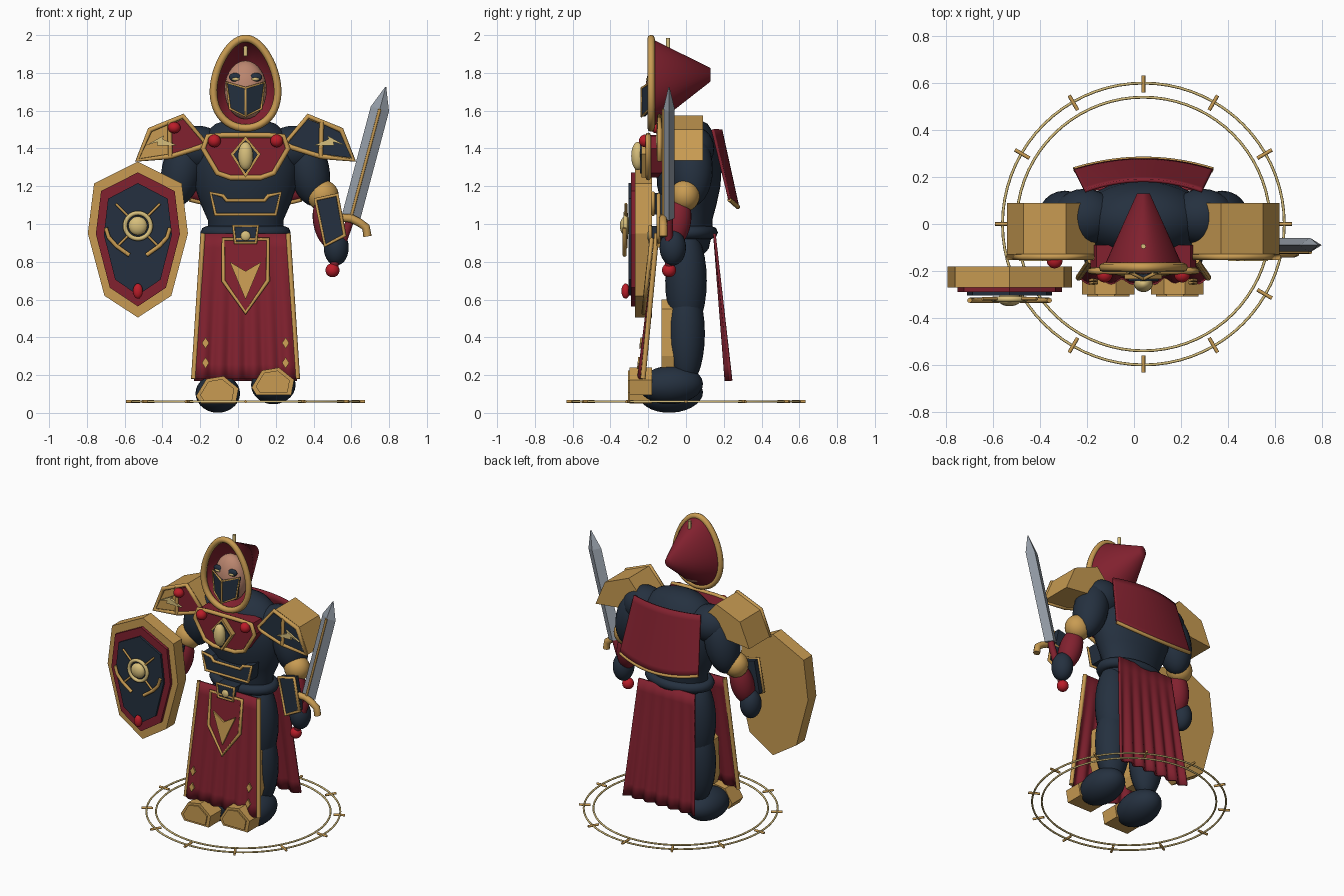
import bpy, bmesh
from math import sin, cos, pi, radians
from mathutils import Vector, Matrix, Euler

if "Cube" in bpy.data.objects:
    bpy.data.objects.remove(bpy.data.objects["Cube"])

CX = 0.04  # the body's centre line


def material(name, r, g, b):
    m = bpy.data.materials.new(name)
    m.use_nodes = True
    m.diffuse_color = (r, g, b, 1)
    m.node_tree.nodes["Principled BSDF"].inputs["Base Color"].default_value = (r, g, b, 1)
    return m


NAVY = material("navy cloth", .018, .03, .05)
RED = material("crimson cloth", .22, .015, .028)
RUBY = material("bright red gem", .5, .012, .022)
GOLD = material("gold", .58, .33, .085)
PALE = material("pale gold", .68, .52, .2)
STEEL = material("steel", .3, .34, .39)
SKIN = material("skin", .5, .24, .16)
SIDES = (("left", 1), ("right", -1))


def finish(name, bm, mat, smooth=False):
    bmesh.ops.recalc_face_normals(bm, faces=bm.faces)
    for f in bm.faces:
        f.smooth = smooth
    me = bpy.data.meshes.new(name)
    bm.to_mesh(me)
    bm.free()
    me.materials.append(mat)
    ob = bpy.data.objects.new(name, me)
    ob.location.x = CX
    bpy.context.collection.objects.link(ob)
    return ob


def ball(name, centre, radii, mat, tilt=0, pitch=0):
    """Ellipsoid, tilted about y and pitched about x."""
    bm = bmesh.new()
    bmesh.ops.create_uvsphere(bm, u_segments=24, v_segments=14, radius=1)
    turn = Euler((radians(pitch), radians(tilt), 0)).to_matrix().to_4x4()
    bm.transform(Matrix.Translation(centre) @ turn @ Matrix.Diagonal((*radii, 1)))
    return finish(name, bm, mat, True)


def sym(half):
    """Complete a half outline by mirroring it in x."""
    return half + [(-x, z) for x, z in reversed(half) if x]


def shift(pts, dx=0, dz=0, s=1):
    return [(s * x + dx, z + dz) for x, z in pts]


def scaled(pts, k, kz=None):
    n = len(pts)
    mx, mz = sum(p[0] for p in pts) / n, sum(p[1] for p in pts) / n
    return [(mx + (x - mx) * k, mz + (z - mz) * (kz or k)) for x, z in pts]


def put(x, y, z, bend=0, lean=0):
    return Vector((x, y + bend * abs(x) + lean * (z - .94), z))


def plate(name, pts, front, back, mat, bend=0, lean=0):
    """Outline in x and z, extruded along y."""
    bm = bmesh.new()
    a = [bm.verts.new(put(x, front, z, bend, lean)) for x, z in pts]
    b = [bm.verts.new(put(x, back, z, bend, lean)) for x, z in pts]
    bm.faces.new(a)
    bm.faces.new(b[::-1])
    for i in range(len(a)):
        j = (i + 1) % len(a)
        bm.faces.new((a[i], b[i], b[j], a[j]))
    return finish(name, bm, mat)


def tube(name, pts, radius, mat, closed=False):
    """Round bar along a 3D path."""
    cu = bpy.data.curves.new(name, "CURVE")
    cu.dimensions = "3D"
    cu.bevel_depth = radius
    cu.bevel_resolution = 2
    cu.use_fill_caps = True
    sp = cu.splines.new("POLY")
    sp.points.add(len(pts) - 1)
    for p, q in zip(sp.points, pts):
        p.co = (*q, 1)
    sp.use_cyclic_u = closed
    tmp = bpy.data.objects.new(name, cu)
    bpy.context.collection.objects.link(tmp)
    bm = bmesh.new()
    bm.from_mesh(tmp.evaluated_get(bpy.context.evaluated_depsgraph_get()).to_mesh())
    bpy.data.objects.remove(tmp)
    return finish(name, bm, mat, True)


def trim(name, pts, y, radius=.012, bend=0, lean=0, mat=GOLD, closed=True):
    return tube(name, [put(x, y, z, bend, lean) for x, z in pts], radius, mat, closed)


def loft(name, rings, mat, smooth=False, caps=(True, True)):
    bm = bmesh.new()
    rows = [[bm.verts.new(p) for p in ring] for ring in rings]
    n = len(rows[0])
    for a, b in zip(rows, rows[1:]):
        for i in range(n):
            bm.faces.new((a[i], a[(i + 1) % n], b[(i + 1) % n], b[i]))
    for row, cap in zip((rows[0], rows[-1]), caps):
        if cap:
            bm.faces.new(row)
    return finish(name, bm, mat, smooth)


def circle(r, z, ry=None, y=0, n=32):
    return [(r * cos(2 * pi * i / n), y + (ry or r) * sin(2 * pi * i / n), z) for i in range(n)]


def cloth(name, w, z, y, pleat=0, curve=0, sag=0, nu=48, nv=10):
    """Hanging panel; w, z and y give top and bottom. Returns its edge lines."""
    def at(u, v):
        mix = lambda p: p[0] + (p[1] - p[0]) * v
        fold = pleat * v * cos(u * pi * 6)
        return Vector((u * mix(w), mix(y) + fold + curve * u * u, mix(z) - sag * v * (1 - u * u)))
    bm = bmesh.new()
    rows = [[bm.verts.new(at(2 * i / nu - 1, j / nv)) for i in range(nu + 1)] for j in range(nv + 1)]
    for a, b in zip(rows, rows[1:]):
        for i in range(nu):
            bm.faces.new((a[i], a[i + 1], b[i + 1], b[i]))
    sol = finish(name, bm, RED, True).modifiers.new("thickness", "SOLIDIFY")
    sol.thickness, sol.offset = .014, 0
    edge = lambda s: [at(s, j / nv) for j in range(nv + 1)]
    return edge(-1), edge(1), [at(2 * i / nu - 1, 1) for i in range(nu + 1)]


# Ground ring with twelve marks
for label, r in (("outer", .6), ("inner", .54)):
    tube(label + "_ground_ring", circle(r, .06, n=72), .006, PALE, True)
for k in range(12):
    c, s = cos(k * pi / 6), sin(k * pi / 6)
    tube(f"ground_mark_{k + 1}", [(r * c, r * s, .06) for r in (.56, .632)], .008, GOLD)

# Torso, belt and buckle
profile = [(.1, .82), (.17, .87), (.2, .95), (.2, 1.02), (.235, 1.1), (.27, 1.2), (.28, 1.3),
           (.265, 1.4), (.225, 1.47), (.16, 1.53), (.07, 1.56)]
loft("torso", [circle(r, z, r * .62, .015) for r, z in profile], NAVY, True)
tube("belt", circle(.205, .955, .125, .01), .034, NAVY, True)
buckle = sym([(.065, .99), (.055, .9)])
plate("buckle", buckle, -.19, -.11, NAVY)
trim("buckle_trim", buckle, -.19, .009)
ball("buckle_stud", (0, -.195, .937), (.026, .012, .026), PALE)

# Chest and belly armour
chest = sym([(.12, 1.47), (.2, 1.465), (.225, 1.4), (.15, 1.27), (.08, 1.245)])
plate("chest_plate", chest, -.2, -.09, RED)
trim("chest_trim", chest, -.2, .014)
belly = sym([(.1, 1.125), (.12, 1.15), (.185, 1.165), (.16, 1.05)])
plate("belly_plate", belly, -.175, -.08, NAVY)
trim("belly_trim", belly, -.175, .01)
jewel = sym([(0, 1.465), (.08, 1.37), (0, 1.245)])
plate("jewel_mount", jewel, -.235, -.19, GOLD)
plate("jewel_backing", scaled(jewel, .8), -.243, -.23, NAVY)
ball("chest_jewel", (0, -.255, 1.36), (.04, .035, .075), PALE)

# Front and rear skirts and the shoulder cape
left, right, hem = cloth("front_skirt", (.225, .275), (.95, .18), (-.155, -.24), .012)
for label, line in (("left", right), ("right", left)):
    tube(label + "_skirt_trim", line, .014, GOLD)
cloth("rear_skirt", (.21, .27), (.95, .17), (.15, .225), .014)
left, right, hem = cloth("cape", (.25, .295), (1.5, 1.13), (.185, .275), 0, -.045, .04)
tube("cape_trim", hem, .012, GOLD)

# Skirt emblem and diamonds, lying on the sloping cloth
LEAN = .11
pointed = sym([(.118, .92), (.118, .7), (0, .53)])
plate("emblem_field", pointed, -.18, -.17, RED, lean=LEAN)
trim("emblem_trim", pointed, -.18, .011, lean=LEAN)
plate("emblem_arrow", sym([(0, .75), (.084, .8), (0, .6)]), -.192, -.178, GOLD, lean=LEAN)
for side, s in SIDES:
    for row, z in (("upper", .37), ("lower", .265)):
        diamond = shift(sym([(0, .03), (.019, 0), (0, -.03)]), s * .212, z)
        plate(f"{side}_{row}_diamond", diamond, -.182, -.172, GOLD, lean=LEAN)

greave = sym([(0, .6), (.06, .55), (.07, .3), (.05, .24)])
toe = [(-.115, -.02), (-.06, .07), (.03, .085), (.11, .02), (.095, -.06), (-.09, -.06)]
shoulder = [(.205, 1.43), (.33, 1.575), (.51, 1.5), (.58, 1.335), (.4, 1.355), (.24, 1.405)]
inner = [(.225, 1.43), (.33, 1.555), (.395, 1.53), (.39, 1.37), (.245, 1.42)]
outer = [(.415, 1.525), (.5, 1.485), (.56, 1.35), (.405, 1.37)]
bolt = [(.36, 1.375), (.44, 1.41), (.43, 1.43), (.53, 1.375), (.465, 1.395), (.47, 1.375)]
bracer = [(.37, 1.13), (.485, 1.155), (.525, .94), (.42, .885)]
for side, s in SIDES:
    # Legs and boots
    lift = 0 if s > 0 else -.045
    ball(side + "_thigh", (s * .125, 0, .7), (.12, .11, .29), NAVY)
    ball(side + "_shin", (s * .135, 0, .42), (.112, .1, .28), NAVY)
    ball(side + "_boot", (s * .147, -.08, .148 + lift), (.118, .17, .102), NAVY, pitch=3)
    plate(side + "_greave", shift(greave, s * .135), -.13, -.05, GOLD)
    cap = shift(toe, s * .147, .155 + lift)
    plate(side + "_toe_cap", cap, -.3, -.18, GOLD)
    plate(side + "_toe_face", scaled(cap, .8), -.308, -.298, GOLD)
    # Arms
    ball(side + "_upper_arm", (s * .335, .03, 1.29), (.108, .112, .2), NAVY, tilt=-s * 12)
    ball(side + "_shoulder", (s * .25, .03, 1.4), (.14, .12, .12), NAVY)
    ball(side + "_elbow", (s * .41, -.005, 1.15), (.083, .078, .083), GOLD)
    ball(side + "_forearm", (s * .43, -.05, 1.01), (.072, .076, .14), RED, tilt=-s * 10, pitch=-10)
    ball(side + "_glove", (s * .48, -.07, .875), (.066, .07, .095), NAVY)
    plate(side + "_bracer", shift(bracer, s=s), -.145, -.1, NAVY)
    trim(side + "_bracer_trim", shift(bracer, s=s), -.145, .011)
    # Shoulder armour
    plate(side + "_shoulder_block", shift(shoulder, s=s), -.13, .09, GOLD)
    trim(side + "_shoulder_trim", shift(scaled(shoulder, .97), s=s), -.14, .014)
    plate(side + "_shoulder_inner_panel", shift(inner, s=s), -.145, -.12, NAVY if s > 0 else RED)
    if s > 0:
        plate("left_shoulder_outer_panel", outer, -.145, -.12, NAVY)
    trim(side + "_shoulder_rib", [(s * .403, 1.54), (s * .398, 1.36)], -.145, .012, closed=False)
    plate(side + "_shoulder_bolt", shift(bolt, 0, .04, s), -.158, -.14, PALE)
    ball(side + "_chest_stud", (s * .165, -.215, 1.44), (.034, .034, .034), RUBY)
ball("shoulder_gem", (-.378, -.155, 1.51), (.034, .034, .03), RUBY)

# Hood, open at the front and tapering backwards
rim = [(.167 * sin(a) * (1 - .2 * cos(a)), 1.745 + .237 * cos(a))
       for a in (2 * pi * i / 48 for i in range(48))]
tip = [(x * .16, 1.79 + (z - 1.745) * .15) for x, z in rim]
loft("hood", [[(x, -.185, z) for x, z in rim], [(x, .13, z) for x, z in tip]], RED, True, (False, True))
trim("hood_rim", rim, -.185, .02)
tube("hood_pin", [(0, -.095, 1.89), (0, -.095, 1.985)], .011, PALE)

# Face and mask
ball("face", (0, -.13, 1.71), (.112, .085, .155), SKIN)
for side, s in SIDES:
    ball(side + "_eye_paint", (s * .052, -.192, 1.775), (.036, .014, .024), NAVY, tilt=-s * 10)
    ball(side + "_eye", (s * .052, -.204, 1.767), (.021, .007, .008), PALE)
    mask = shift([(0, 1.72), (.1, 1.75), (.083, 1.61), (0, 1.57)], s=s)
    plate(side + "_mask", mask, -.235, -.215, NAVY, bend=.5)
    trim(side + "_mask_trim", mask, -.235, .007, bend=.5)

# Sword
base, point = Vector((.557, -.09, 1.03)), Vector((.742, -.09, 1.725))
along = (point - base).normalized()
across = Vector((along.z, 0, -along.x))
deep = Vector((0, .03, 0))
neck = point - along * .12
loft("sword_blade", [[c + across * w, c + deep * d, c - across * w, c - deep * d]
                     for c, w, d in ((base, .05, 1), (neck, .05, 1), (point, .003, .1))], STEEL)
tube("blade_inlay", [base - deep, neck - deep], .008, GOLD)
tube("sword_grip", [base, (.46, -.09, .755)], .022, RED)
guard = [(-.11, -.07), (-.09, -.025), (-.05, -.01), (0, 0), (.05, -.01), (.09, -.025), (.11, -.07)]
tube("sword_guard", [base + across * u + along * v - deep for u, v in guard], .022, GOLD)
ball("sword_pommel", (.46, -.09, .755), (.037, .037, .037), RUBY)

# Shield in three layers
SX, SZ = -.57, .99
shield = shift(sym([(0, 1.33), (.232, 1.215), (.265, .95), (.177, .62), (0, .505)]), SX)
plate("shield", shield, -.27, -.18, GOLD)
plate("shield_field", scaled(shield, .84, .86), -.29, -.26, RED)
plate("shield_centre", scaled(shield, .68, .72), -.305, -.28, NAVY)
ball("shield_boss", (SX, -.32, SZ), (.05, .03, .05), PALE)
tube("shield_ring", [(SX + x, -.32, SZ + z) for x, z, _ in circle(.068, 0)], .012, PALE, True)
for k in range(4):
    a = pi / 4 + k * pi / 2
    tube(f"shield_ray_{k + 1}", [(SX + r * cos(a), -.318, SZ + r * sin(a)) for r in (.06, .165)], .007, GOLD)
for side, s in SIDES:
    arc = [(.17, -.01), (.155, -.06), (.115, -.105), (.045, -.155)]
    trim(side + "_shield_arc", shift(arc, SX, SZ, s), -.325, .011, closed=False)
ball("shield_gem", (SX, -.32, .645), (.026, .022, .04), RUBY)
